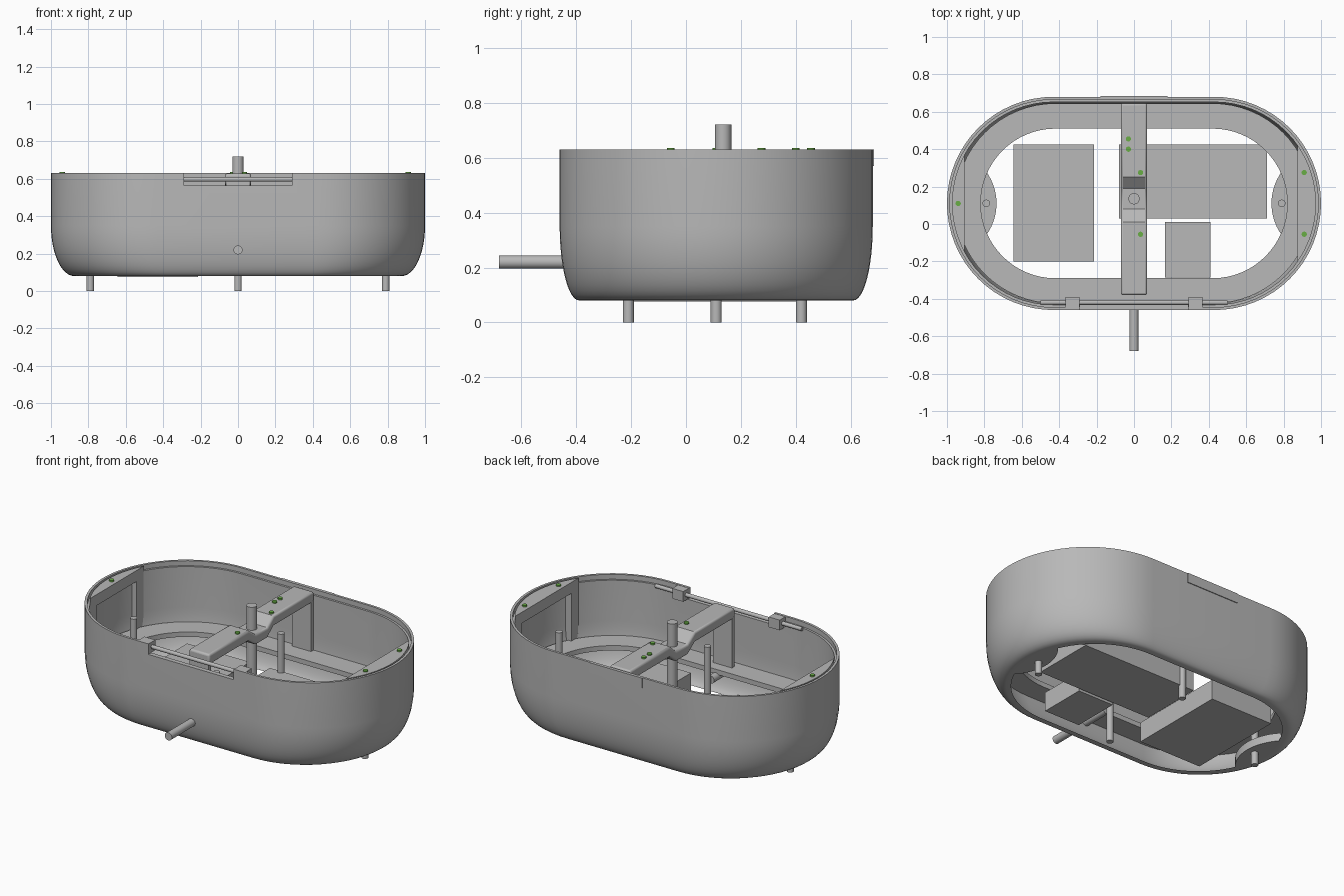
import bpy, bmesh, math
from mathutils import Vector, Matrix

if "Cube" in bpy.data.objects:
    bpy.data.objects.remove(bpy.data.objects["Cube"])

CY = 0.11  # centre line of the tub


def material(name, rgb):
    m = bpy.data.materials.new(name)
    m.diffuse_color = (*rgb, 1)
    m.use_nodes = True
    m.node_tree.nodes["Principled BSDF"].inputs["Base Color"].default_value = m.diffuse_color
    return m


GREY = material("light_grey", (0.48, 0.48, 0.48))
GREEN = material("green", (0.14, 0.42, 0.06))


def finish(name, bm, mat=GREY, smooth=True):
    bmesh.ops.recalc_face_normals(bm, faces=bm.faces)
    me = bpy.data.meshes.new(name)
    bm.to_mesh(me)
    bm.free()
    me.materials.append(mat)
    ob = bpy.data.objects.new(name, me)
    bpy.context.collection.objects.link(ob)
    if smooth:
        bpy.ops.object.select_all(action='DESELECT')
        ob.select_set(True)
        bpy.context.view_layer.objects.active = ob
        bpy.ops.object.shade_smooth_by_angle(angle=math.radians(35))
    return ob


def box(name, x0, x1, y0, y1, z0, z1, mat=GREY):
    bm = bmesh.new()
    bmesh.ops.create_cube(bm, size=1)
    for v in bm.verts:
        v.co = ((x0 + x1) / 2 + v.co.x * (x1 - x0),
                (y0 + y1) / 2 + v.co.y * (y1 - y0),
                (z0 + z1) / 2 + v.co.z * (z1 - z0))
    return finish(name, bm, mat, False)


def rod(name, a, b, r, mat=GREY):
    a, b = Vector(a), Vector(b)
    bm = bmesh.new()
    rot = (b - a).to_track_quat('Z', 'Y').to_matrix().to_4x4()
    bmesh.ops.create_cone(bm, cap_ends=True, segments=32, radius1=r, radius2=r,
                          depth=(b - a).length,
                          matrix=Matrix.Translation((a + b) / 2) @ rot)
    return finish(name, bm, mat)


def prism(name, pts, axis, lo, hi, bevel=0):
    """Extrude a 2D outline along x or z."""
    bm = bmesh.new()
    def place(p, h):
        return (h, p[0], p[1]) if axis == 'x' else (p[0], p[1], h)
    rows = [[bm.verts.new(place(p, h)) for p in pts] for h in (lo, hi)]
    n = len(pts)
    for row in rows:
        bm.faces.new(row)
    for i in range(n):
        j = (i + 1) % n
        bm.faces.new((rows[0][i], rows[0][j], rows[1][j], rows[1][i]))
    ob = finish(name, bm)
    if bevel:
        m = ob.modifiers.new("bevel", 'BEVEL')
        m.width, m.segments, m.limit_method = bevel, 3, 'ANGLE'
        m.angle_limit = math.radians(60)
    return ob


def stadium(straight, r, seg=32):
    pts = []
    for side in (1, -1):
        for i in range(seg + 1):
            a = -math.pi / 2 + math.pi * i / seg
            pts.append((side * (straight + r * math.cos(a)), CY + side * r * math.sin(a)))
    return pts


def loft(name, section):
    """Closed band from (straight half length, end radius, z) rows."""
    bm = bmesh.new()
    rows = [[bm.verts.new((x, y, z)) for x, y in stadium(s, r)] for s, r, z in section]
    for a, b in zip(rows, rows[1:] + rows[:1]):
        for i in range(len(a)):
            j = (i + 1) % len(a)
            bm.faces.new((a[i], a[j], b[j], b[i]))
    return finish(name, bm)


# tub shell: straight walls, rounded lower edge, stepped rim, open bottom
curve = [(0.875 + 0.125 * math.sin(a), 0.35 - 0.27 * math.cos(a))
         for a in (math.pi / 2 * i / 12 for i in range(13))]
outer = [(0.43 * s, 0.57 * s, z) for s, z in curve] + [(0.43, 0.57, 0.63)]
inner = [(0.43, 0.555, 0.63), (0.43, 0.555, 0.60), (0.43, 0.542, 0.60)]
inner += [(0.43 * s, 0.57 * s - 0.028, z) for s, z in reversed(curve)]
tub = loft("tub_shell", outer + inner)
slot = box("hinge_slot_cutter", -0.29, 0.29, -0.6, -0.40, 0.565, 0.7)
slot.hide_render = True
cut = tub.modifiers.new("hinge_slot", 'BOOLEAN')
cut.object, cut.operation, cut.solver = slot, 'DIFFERENCE', 'EXACT'
bpy.context.view_layer.objects.active = tub
bpy.ops.object.modifier_apply(modifier=cut.name)
bpy.data.objects.remove(slot)

# inner floor ring
loft("floor_ring", [(0.42, 0.40, 0.235), (0.42, 0.535, 0.235),
                    (0.42, 0.535, 0.265), (0.42, 0.40, 0.265)])

# component boxes in the floor
box("large_box", -0.645, -0.215, -0.20, 0.425, 0.076, 0.20)
box("long_box", -0.08, 0.71, 0.03, 0.425, 0.08, 0.20)
box("small_box", 0.165, 0.41, -0.285, 0.01, 0.08, 0.20)

# end foot plates, end ledges and their legs
for side, word, chord in ((-1, "left", 0.905), (1, "right", 0.875)):
    ys = [-0.2 + 0.4 * i / 16 for i in range(17)]
    pts = [(side * (1.025 - math.sqrt(0.29**2 - y * y)), CY + y) for y in ys]
    pts += [(side * (0.37 + math.sqrt(0.49**2 - y * y)), CY + y) for y in reversed(ys)][1:-1]
    prism(word + "_foot_plate", pts, 'z', 0.08, 0.13)
    R = 0.543
    top = math.acos((chord - 0.43) / R)
    def segment(a0, a1):
        arc = [a0 + (a1 - a0) * i / 20 for i in range(21)]
        return [(side * (0.43 + R * math.cos(a)), CY + R * math.sin(a)) for a in arc]
    prism(word + "_end_ledge", segment(-top, top), 'z', 0.56, 0.628)
    for s, end in ((-1, "front"), (1, "back")):
        y_in = CY + s * (R * math.sin(top) - 0.07)
        a_in = math.asin((y_in - CY) / R)
        prism(f"{word}_{end}_ledge_leg",
              segment(a_in, s * top) + [(side * chord, y_in)], 'z', 0.25, 0.56)

# support pegs, centre post and front spout
for x, y, word in ((-0.79, CY, "left"), (0.79, CY, "right"),
                   (0, -0.21, "front"), (0, 0.42, "back")):
    rod(word + "_peg", (x, y, 0), (x, y, 0.44), 0.02)
rod("centre_post", (0, 0.135, 0.30), (0, 0.135, 0.72), 0.03)
rod("front_spout", (0, -0.68, 0.22), (0, -0.24, 0.22), 0.024)

# cross bar with a dip in the middle, carried by two end plates
dip = [(0.645, 0), (0.25, 0), (0.19, -0.05), (0.08, -0.05), (0.01, 0), (-0.38, 0)]
prism("cross_bar", [(y, 0.628 + d) for y, d in dip] +
      [(y, 0.565 + d) for y, d in reversed(dip)], 'x', -0.07, 0.07, 0.012)
box("bar_back_leg", -0.065, 0.065, 0.62, 0.645, 0.25, 0.58)
box("bar_front_leg", -0.065, 0.065, -0.38, -0.355, 0.25, 0.58)

# hinge rod with two clips, and the catch on the back wall
rod("hinge_rod", (-0.5, -0.42, 0.597), (0.5, -0.42, 0.597), 0.012)
for s, word in ((-1, "left"), (1, "right")):
    a, b = sorted((s * 0.292, s * 0.367))
    box(word + "_hinge_clip", a, b, -0.45, -0.39, 0.565, 0.628)
box("back_catch", -0.18, 0.18, 0.675, 0.685, 0.57, 0.63)

# green indicator dots
for i, (x, y) in enumerate(((-0.03, 0.455), (-0.03, 0.40), (0.035, 0.275), (0.035, -0.055),
                            (-0.94, 0.11), (0.91, 0.275), (0.91, -0.055))):
    rod(f"green_dot_{i + 1}", (x, y, 0.615), (x, y, 0.636), 0.014, GREEN)
